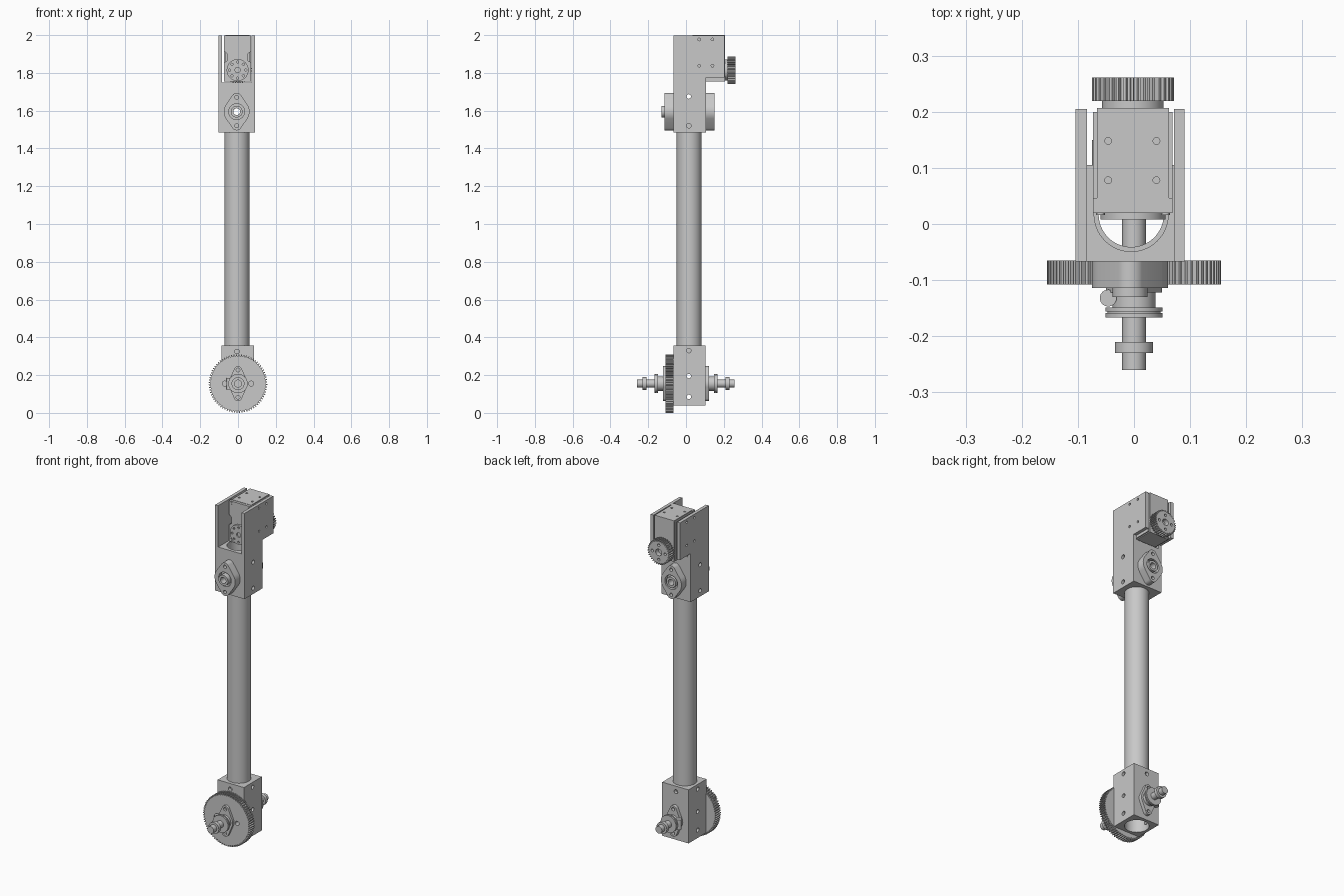
import bpy, bmesh
from math import sin, cos, pi, acos

if "Cube" in bpy.data.objects:
    bpy.data.objects.remove(bpy.data.objects["Cube"], do_unlink=True)

GREY = bpy.data.materials.new("machined_grey")
GREY.use_nodes = True
GREY.diffuse_color = (0.58, 0.58, 0.58, 1)
GREY.node_tree.nodes["Principled BSDF"].inputs["Base Color"].default_value = GREY.diffuse_color


def place(axis, u, v, d):
    return {"x": (d, u, v), "y": (u, d, v), "z": (u, v, d)}[axis]


def finish(name, bm):
    bmesh.ops.recalc_face_normals(bm, faces=bm.faces)
    mesh = bpy.data.meshes.new(name)
    bm.to_mesh(mesh)
    bm.free()
    mesh.materials.append(GREY)
    obj = bpy.data.objects.new(name, mesh)
    bpy.context.collection.objects.link(obj)
    return obj


def prism(name, outline, axis, start, end):
    """Extrude a closed outline along an axis."""
    bm = bmesh.new()
    low, high = [[bm.verts.new(place(axis, u, v, d)) for u, v in outline] for d in (start, end)]
    bm.faces.new(low)
    bm.faces.new(high)
    for i in range(len(low)):
        j = (i + 1) % len(low)
        bm.faces.new((low[i], low[j], high[j], high[i]))
    return finish(name, bm)


def circle(u, v, r, n=48):
    return [(u + r * cos(2 * pi * i / n), v + r * sin(2 * pi * i / n)) for i in range(n)]


def disc(name, u, v, r, axis, start, end, n=48):
    return prism(name, circle(u, v, r, n), axis, start, end)


def box(name, x0, x1, y0, y1, z0, z1):
    return prism(name, [(x0, y0), (x1, y0), (x1, y1), (x0, y1)], "z", z0, z1)


def cut(obj, *cutters):
    """Subtract the cutters from the object, then drop them."""
    bpy.context.view_layer.objects.active = obj
    for c in cutters:
        c.hide_render = True
        mod = obj.modifiers.new("cut", "BOOLEAN")
        mod.operation, mod.solver, mod.object = "DIFFERENCE", "EXACT", c
        bpy.ops.object.modifier_apply(modifier=mod.name)
        bpy.data.objects.remove(c, do_unlink=True)
    return obj


def drill(obj, points, r, axis, start, end, n=20):
    for u, v in points:
        cut(obj, disc("drill", u, v, r, axis, start, end, n))


def gear(name, u, v, r, depth, teeth, start, end):
    pts = []
    for i in range(teeth):
        for frac, rad in ((0, r - depth), (0.3, r - depth), (0.42, r), (0.78, r), (0.9, r - depth)):
            a = 2 * pi * (i + frac) / teeth
            pts.append((u + rad * cos(a), v + rad * sin(a)))
    return prism(name, pts, "y", start, end)


def diamond(u, v, big, small, reach, n=64):
    """Outline of a two-bolt flange: hull of one large and two small circles."""
    edge = (big - small) / reach
    pts = []
    for i in range(n):
        a = 2 * pi * i / n
        s, c = sin(a), cos(a)
        if abs(s) > edge:
            side = 1 if s > 0 else -1
            pts.append((u + small * c, v + side * reach + small * s))
        else:
            pts.append((u + big * c, v + big * s))
    return pts


CX, CY = -0.005, 0.017       # limb axis
SHAFT_Z, PIVOT_Z = 0.155, 1.595
GEAR_Z = 1.815

# Hollow limb tube
tube = disc("limb_tube", CX, CY, 0.066, "z", 0.3, 1.54, 64)
cut(tube, disc("bore", CX, CY, 0.058, "z", 0.2, 1.6, 64))

# Upper housing: stepped side profile with a slot between two cheeks
upper = prism("upper_housing", [(-0.067, 1.485), (0.105, 1.485), (0.105, 1.775),
                                (0.205, 1.775), (0.205, 1.997), (-0.067, 1.997)], "x", -0.104, 0.09)
cut(upper, box("slot", -0.084, 0.071, -0.3, 0.3, 1.75, 2.2),
    disc("bore", CX, CY, 0.066, "z", 1.4, 1.9, 64))
drill(upper, [(0.015, 1.675), (0.015, 1.52)], 0.012, "x", -0.3, 0.3)
drill(upper, [(y, z) for y in (0.07, 0.14) for z in (1.838, 1.977)], 0.007, "x", -0.3, 0.3)
drill(upper, [(-0.007, PIVOT_Z)], 0.028, "y", -0.3, 0.3)

# Pivot bearings on the upper housing, front and back
for side, inner, outer, lip in (("front", -0.066, -0.114, -0.13), ("back", 0.104, 0.15, 0.152)):
    flange = prism(side + "_pivot_flange", diamond(-0.007, PIVOT_Z, 0.068, 0.027, 0.072), "y", inner, outer)
    drill(flange, [(-0.007, PIVOT_Z)], 0.042, "y", (inner + outer) / 2, outer * 1.2, 40)
    drill(flange, [(-0.007, PIVOT_Z)], 0.018, "y", -0.3, 0.3)
    drill(flange, [(-0.007, PIVOT_Z + 0.075), (-0.007, PIVOT_Z - 0.075)], 0.01, "y", -0.3, 0.3)
    ring = disc(side + "_bearing_ring", -0.007, PIVOT_Z, 0.031, "y", inner, lip)
    drill(ring, [(-0.007, PIVOT_Z)], 0.018, "y", -0.3, 0.3, 32)

# Lower housing
lower = box("lower_housing", -0.088, 0.086, -0.067, 0.102, 0.038, 0.358)
cut(lower, disc("bore", CX, CY, 0.066, "z", -0.1, 0.5, 64))
drill(lower, [(0.015, z) for z in (0.33, 0.195, 0.085)], 0.012, "x", -0.3, 0.3)
drill(lower, [(CX, 0.325)], 0.012, "y", -0.3, 0.3)

# Large drive gear
big_gear = gear("large_gear", 0, SHAFT_Z, 0.155, 0.009, 72, -0.108, -0.065)
drill(big_gear, [(-0.07, SHAFT_Z), (0.07, SHAFT_Z)], 0.013, "y", -0.3, 0.3)

# Axle with mirrored flanges, clamps and collars
disc("axle", 0, SHAFT_Z, 0.021, "y", -0.26, 0.258)
for side, s in (("front", -1), ("back", 1)):
    base = 0.105 if s < 0 else 0.1
    plate = prism(side + "_axle_flange", diamond(0, SHAFT_Z, 0.05, 0.022, 0.07), "y", s * base, s * 0.122)
    drill(plate, [(0, SHAFT_Z + 0.072), (0, SHAFT_Z - 0.072)], 0.01, "y", -0.3, 0.3)
    disc(side + "_axle_hub", 0, SHAFT_Z, 0.038, "y", s * 0.12, s * 0.15)
    disc(side + "_clamp_rim_inner", 0, SHAFT_Z, 0.051, "y", s * 0.149, s * 0.156)
    disc(side + "_clamp_groove", 0, SHAFT_Z, 0.047, "y", s * 0.155, s * 0.16)
    disc(side + "_clamp_rim_outer", 0, SHAFT_Z, 0.051, "y", s * 0.159, s * 0.167)
    disc(side + "_end_collar", 0, SHAFT_Z, 0.034, "y", s * 0.21, s * 0.23)
    # Clamp ear and its screw
    ear_y = s * 0.132
    box(side + "_clamp_ear", -0.052, -0.02, ear_y - 0.011, ear_y + 0.011, SHAFT_Z - 0.016, SHAFT_Z + 0.016)
    disc(side + "_clamp_screw", -0.046, ear_y, 0.015, "z", SHAFT_Z - 0.03, SHAFT_Z + 0.03, 24)

# Motor body
MX = -0.002
motor = box("motor_body", -0.066, 0.062, 0.035, 0.207, 1.755, 2.0)
drill(motor, [(x, y) for x in (-0.046, 0.04) for y in (0.078, 0.148)], 0.006, "z", 1.98, 2.1)
box("motor_case", -0.073, 0.069, 0.045, 0.2, 1.76, 1.993)
# Front cover with shoulders that narrow to a neck
prism("motor_front_cover", [(-0.073, 1.998), (0.069, 1.998), (0.069, 1.915), (0.052, 1.9), (0.052, 1.865),
                            (0.069, 1.855), (0.069, 1.755), (-0.073, 1.755), (-0.073, 1.855),
                            (-0.056, 1.865), (-0.056, 1.9), (-0.073, 1.915)], "y", 0.02, 0.046)
for x in (-0.06, 0.056):
    for z in (1.768, 1.986):
        disc("motor_corner_screw", x, z, 0.008, "y", 0.016, 0.03, 16)

# Front horn with a ring of screws
horn = disc("motor_horn", MX, GEAR_Z, 0.058, "y", 0.008, 0.022)
drill(horn, [(MX, GEAR_Z)], 0.014, "y", -0.1, 0.016)
drill(horn, circle(MX, GEAR_Z, 0.043, 8), 0.006, "y", -0.1, 0.016, 12)

# Output gear on the back
disc("output_hub", MX, GEAR_Z, 0.055, "y", 0.205, 0.222)
out_gear = gear("output_gear", MX, GEAR_Z, 0.073, 0.009, 34, 0.219, 0.261)
drill(out_gear, [(MX, GEAR_Z)], 0.02, "y", 0.235, 0.3)
drill(out_gear, circle(MX, GEAR_Z, 0.043, 4), 0.008, "y", 0.235, 0.3, 16)

# Smooth round walls, keep hard edges
bpy.ops.object.select_all(action="DESELECT")
for o in bpy.context.scene.objects:
    if o.type == "MESH" and GREY.name in o.data.materials:
        o.select_set(True)
        bpy.context.view_layer.objects.active = o
bpy.ops.object.shade_smooth_by_angle(angle=pi / 6)
